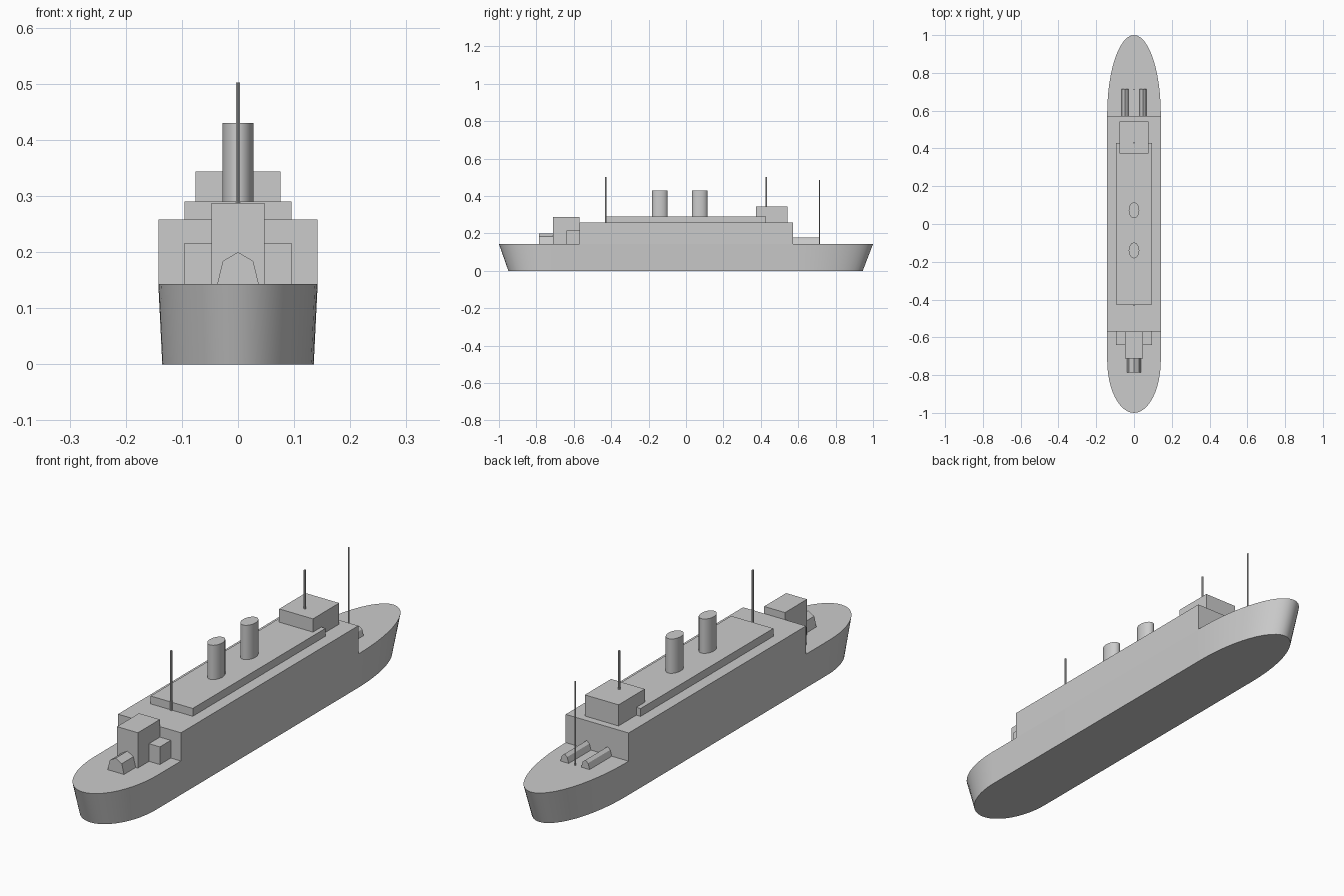
import bpy, bmesh, math

if "Cube" in bpy.data.objects:
    bpy.data.objects.remove(bpy.data.objects["Cube"])

GREY = (0.6, 0.6, 0.6, 1)
mat = bpy.data.materials.new("plain grey")
mat.use_nodes = True
mat.diffuse_color = GREY
mat.node_tree.nodes["Principled BSDF"].inputs["Base Color"].default_value = GREY

DECK, ROOF, TIER = 0.143, 0.258, 0.29


def loft(name, low, high, smooth=False):
    """Solid between two matching outlines of 3D points."""
    bm = bmesh.new()
    a = [bm.verts.new(p) for p in low]
    b = [bm.verts.new(p) for p in high]
    bm.faces.new(a)
    bm.faces.new(b)
    for i in range(len(a)):
        j = (i + 1) % len(a)
        bm.faces.new((a[i], a[j], b[j], b[i]))
    bmesh.ops.recalc_face_normals(bm, faces=bm.faces)
    mesh = bpy.data.meshes.new(name)
    bm.to_mesh(mesh)
    bm.free()
    mesh.materials.append(mat)
    obj = bpy.data.objects.new(name, mesh)
    bpy.context.collection.objects.link(obj)
    if smooth:
        bpy.ops.object.select_all(action="DESELECT")
        obj.select_set(True)
        bpy.context.view_layer.objects.active = obj
        bpy.ops.object.shade_smooth_by_angle(angle=math.radians(30))
    return obj


def box(name, half, y0, y1, z0, z1):
    plan = [(-half, y0), (half, y0), (half, y1), (-half, y1)]
    loft(name, [(x, y, z0) for x, y in plan], [(x, y, z1) for x, y in plan])


def column(name, y, rx, ry, z0, z1, sides=24):
    ring = [(rx * math.cos(t), y + ry * math.sin(t))
            for t in (math.tau * i / sides for i in range(sides))]
    loft(name, [(x, v, z0) for x, v in ring], [(x, v, z1) for x, v in ring], True)


def gable(name, x, half, shoulder, eave, ridge, y0, y1):
    """Five-sided locker profile run along y."""
    prof = [(-half, DECK), (half, DECK), (shoulder, eave), (0, ridge), (-shoulder, eave)]
    loft(name, [(x + u, y0, z) for u, z in prof], [(x + u, y1, z) for u, z in prof])


def hull_ring(half, bow, stern, z, n=24):
    """Straight sides closed by a half ellipse at each end."""
    pts = []
    for start, tip, first in ((0.58, stern, 0), (-0.72, bow, math.pi)):
        for i in range(n + 1):
            t = math.pi * i / n
            pts.append((half * math.cos(first + t),
                        start + (tip - start) * math.sin(t), z))
    return pts


# Hull with raked ends
loft("hull", hull_ring(0.135, -0.95, 0.945, 0), hull_ring(0.142, -1, 1, DECK), True)

# Superstructure
box("main_superstructure", 0.142, -0.57, 0.572, DECK, ROOF)
box("upper_tier", 0.095, -0.427, 0.428, ROOF, TIER)
box("aft_house", 0.076, 0.374, 0.543, ROOF, 0.344)
box("fore_house", 0.047, -0.712, -0.57, DECK, 0.287)
box("fore_side_house", 0.096, -0.64, -0.57, DECK, 0.215)

# Lockers on the open decks
gable("fore_locker", 0, 0.037, 0.027, 0.184, 0.2, -0.787, -0.712)
for side, sign in (("left", 1), ("right", -1)):
    gable("aft_locker_" + side, sign * 0.047, 0.019, 0.012, 0.167, 0.177, 0.572, 0.715)

# Funnels and masts
for name, y in (("front_funnel", -0.14), ("rear_funnel", 0.073)):
    column(name, y, 0.028, 0.042, TIER, 0.43)
for name, y, r, z0, z1 in (("fore_mast", -0.43, 0.004, ROOF, 0.502),
                           ("main_mast", 0.43, 0.004, 0.344, 0.502),
                           ("stern_mast", 0.713, 0.003, DECK, 0.485)):
    column(name, y, r, r, z0, z1, 10)
